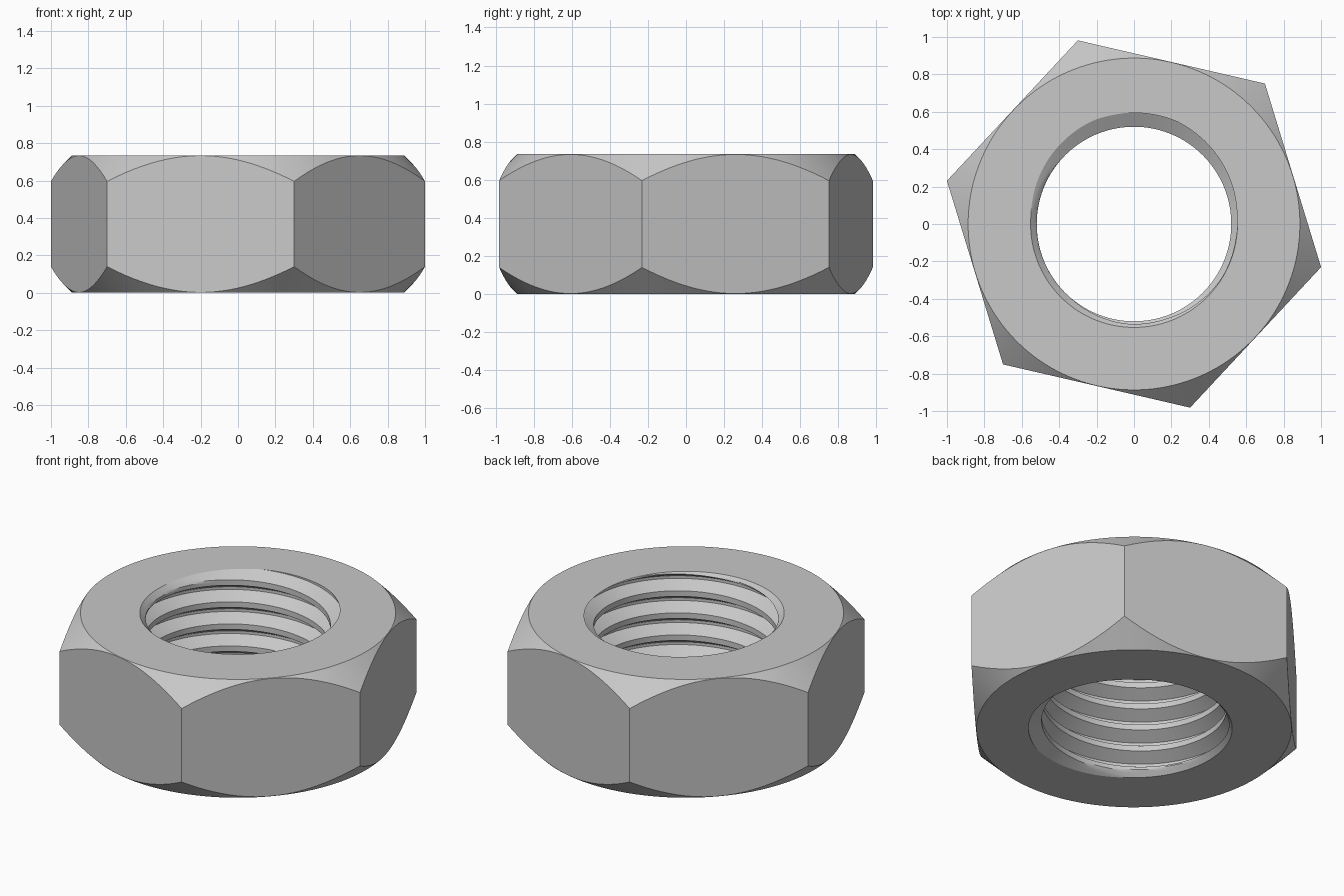
import bpy, bmesh
from math import cos, sin, pi, tau, radians

cube = bpy.data.objects.get("Cube")
if cube:
    bpy.data.objects.remove(cube, do_unlink=True)

HEIGHT = 0.735
APOTHEM = 0.889          # half the distance across the flats
FACE_RADIUS = 0.887      # flat ring on the top and bottom
CORNER = radians(-13)    # direction of the first hexagon corner
PITCH = 0.137
MINOR, MAJOR = 0.52, 0.594
COLUMNS = 144
STEPS = 16               # rows per thread turn


def hex_radius(a):
    """Distance from the axis to the hexagon wall."""
    return APOTHEM / cos((a - CORNER) % (pi / 3) - pi / 6)


def bore_radius(a, z):
    """Trapezoid thread, widened by a small lead-in chamfer at both ends."""
    turn = (z - HEIGHT) / PITCH - a / tau + 0.25
    off = abs(turn - round(turn))
    t = min(max((off - 1 / 16) * 16 / 5, 0), 1)
    thread = MAJOR + (MINOR - MAJOR) * t
    return max(thread, 0.553 - min(z, HEIGHT - z))


def section(a):
    """Closed radial section at one angle: threaded bore, then the outside."""
    pts = []
    for k in range(-2 * STEPS, 8 * STEPS):
        z = HEIGHT + PITCH * (k / STEPS + a / tau - 6.25)
        z = min(max(z, 0), HEIGHT)
        pts.append((bore_radius(a, z), z))
    wall = hex_radius(a)
    drop = wall - FACE_RADIUS
    pts += [(FACE_RADIUS, HEIGHT), (wall, HEIGHT - drop),
            (wall, drop), (FACE_RADIUS, 0)]
    return pts


# Steel colour
steel = bpy.data.materials.new("grey steel")
steel.use_nodes = True
colour = (0.58, 0.58, 0.58, 1)
steel.diffuse_color = colour
steel.node_tree.nodes["Principled BSDF"].inputs["Base Color"].default_value = colour

# Join the sections all the way round; rows follow the thread helix
bm = bmesh.new()
rings = []
for i in range(COLUMNS + 1):
    a = CORNER + tau * i / COLUMNS
    rings.append([bm.verts.new((r * cos(a), r * sin(a), z)) for r, z in section(a)])
for left, right in zip(rings, rings[1:]):
    for j in range(len(left)):
        k = (j + 1) % len(left)
        bm.faces.new((left[j], right[j], right[k], left[k]))
bmesh.ops.remove_doubles(bm, verts=bm.verts, dist=0.00005)
bmesh.ops.recalc_face_normals(bm, faces=bm.faces)

mesh = bpy.data.meshes.new("hex_nut")
bm.to_mesh(mesh)
bm.free()
mesh.materials.append(steel)
nut = bpy.data.objects.new("hex_nut", mesh)
bpy.context.collection.objects.link(nut)

# Smooth bore and cone, sharp edges elsewhere
bpy.ops.object.select_all(action="DESELECT")
nut.select_set(True)
bpy.context.view_layer.objects.active = nut
bpy.ops.object.shade_smooth_by_angle(angle=radians(25))
